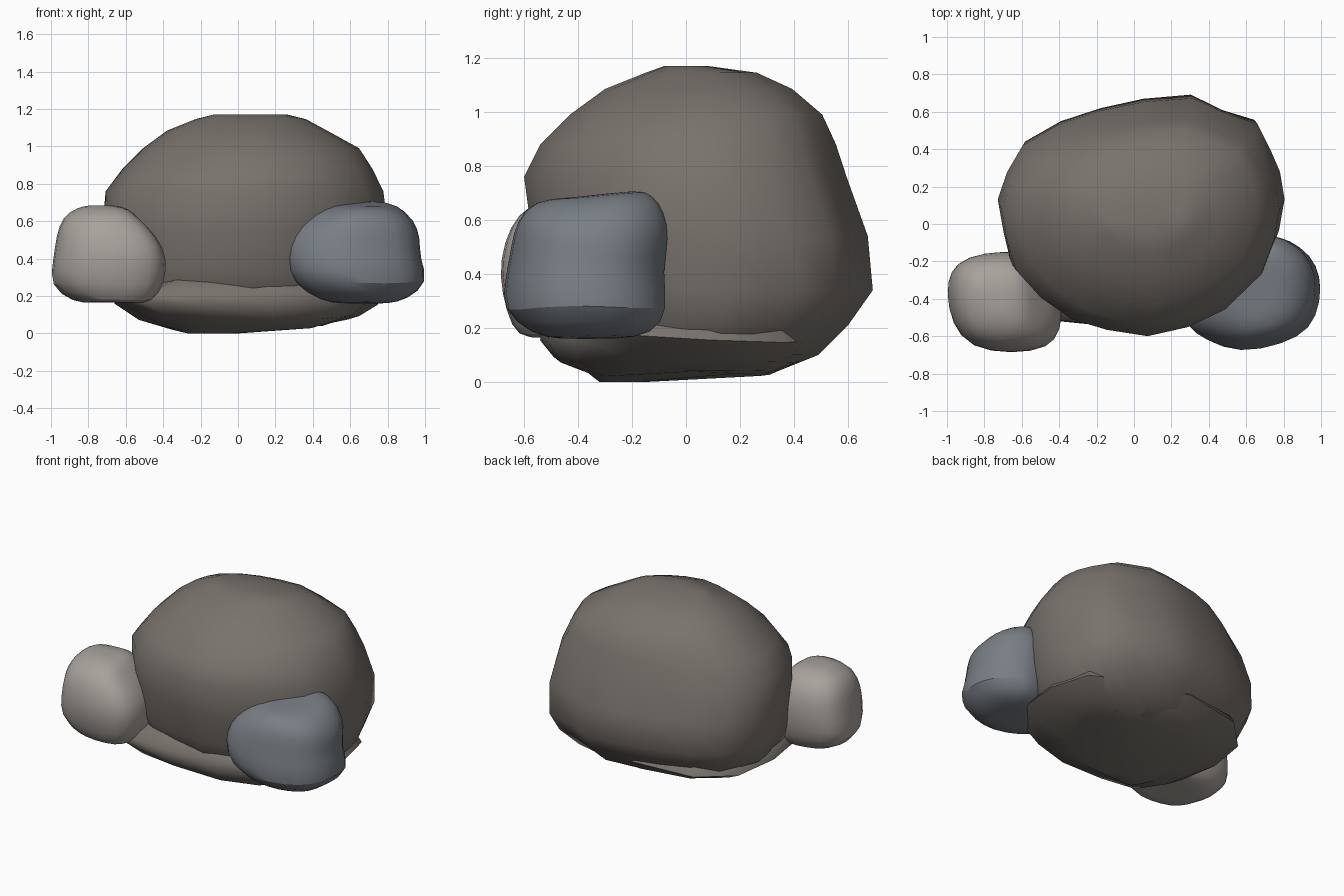
import bpy, bmesh, math

if "Cube" in bpy.data.objects:
    bpy.data.objects.remove(bpy.data.objects["Cube"])


def material(name, rgb):
    m = bpy.data.materials.new(name)
    m.diffuse_color = (*rgb, 1)
    m.use_nodes = True
    m.node_tree.nodes["Principled BSDF"].inputs["Base Color"].default_value = m.diffuse_color
    return m


def rock(name, outline, levels, mat, smooth=0, grow=1.0, wobble=0.0, tilt=0.0, rounding=0.0, skew=0.0):
    """Loft a plan outline through levels of (z, x0, x1, y0, y1); upper levels blend to an ellipse."""
    xs, ys = [p[0] for p in outline], [p[1] for p in outline]
    unit = [((x - min(xs)) / (max(xs) - min(xs)) * 2 - 1, (y - min(ys)) / (max(ys) - min(ys)) * 2 - 1)
            for x, y in outline]
    bm = bmesh.new()
    n, last = len(unit), len(levels) - 1
    rings, centres = [], []
    for k, (z, x0, x1, y0, y1) in enumerate(levels):
        cx, cy, rx, ry = (x0 + x1) / 2, (y0 + y1) / 2, (x1 - x0) / 2 * grow, (y1 - y0) / 2 * grow
        rise = min(1, max(0, (k / last - 0.2) * 2.5))
        ring = []
        for u, v in unit:
            a, r = math.atan2(v, u), math.hypot(u, v)
            s = 1 + rounding * rise * (1 / r - 1)
            # trim the front-left shoulder, fill the back-right one
            d = math.cos(a - math.pi / 4)
            s *= 1 + skew * rise * math.copysign(max(0, abs(d) - .71) / .29, d)
            dz = wobble * math.sin(math.pi * k / last) * math.sin(3 * a + k) + tilt * v * k / last
            ring.append(bm.verts.new((cx + u * s * rx, cy + v * s * ry, z + dz)))
        rings.append(ring)
        centres.append((cx, cy, z))
    for a, b in zip(rings, rings[1:]):
        for i in range(n):
            j = (i + 1) % n
            bm.faces.new((a[i], a[j], b[j], b[i]))
    for ring, centre in ((rings[0], centres[0]), (rings[-1], centres[-1])):
        c = bm.verts.new(centre)
        for i in range(n):
            bm.faces.new((ring[i], ring[(i + 1) % n], c))
    bmesh.ops.recalc_face_normals(bm, faces=bm.faces)
    me = bpy.data.meshes.new(name)
    bm.to_mesh(me)
    bm.free()
    ob = bpy.data.objects.new(name, me)
    bpy.context.collection.objects.link(ob)
    me.materials.append(mat)
    if smooth:
        mod = ob.modifiers.new("round", "SUBSURF")
        mod.levels = mod.render_levels = smooth
    bpy.ops.object.select_all(action="DESELECT")
    ob.select_set(True)
    bpy.context.view_layer.objects.active = ob
    bpy.ops.object.shade_smooth_by_angle(angle=math.radians(60))
    return ob


brown = material("brown_stone", (0.19, 0.17, 0.15))
pale = material("pale_stone", (0.39, 0.36, 0.33))
blue = material("blue_stone", (0.19, 0.21, 0.235))

# Large boulder
plan = [(-.73, .13), (-.68, .28), (-.60, .43), (-.40, .54), (-.18, .61), (.05, .665), (.31, .69), (.48, .60),
        (.66, .55), (.72, .40), (.77, .28), (.80, .13), (.77, -.04), (.70, -.24), (.50, -.44), (.30, -.54),
        (.08, -.60), (-.15, -.575), (-.36, -.53), (-.54, -.40), (-.68, -.23), (-.70, -.05)]
rock("large_boulder", plan, [
    (.04, -.35, .45, -.24, .34), (.10, -.53, .64, -.38, .49), (.21, -.66, .75, -.48, .60),
    (.34, -.71, .78, -.54, .69), (.54, -.73, .80, -.57, .67), (.76, -.71, .77, -.60, .59),
    (.88, -.62, .71, -.54, .55), (.99, -.51, .64, -.43, .50), (1.085, -.38, .47, -.30, .39),
    (1.145, -.23, .36, -.15, .26), (1.17, -.13, .26, -.08, .08)], brown, rounding=.5, skew=.06)

# Low rock under the boulder
base_plan = [(-.66, 0), (-.6, .3), (-.4, .5), (0, .56), (.4, .5), (.68, .38), (.75, .1), (.7, -.2),
             (.5, -.42), (.2, -.5), (-.2, -.53), (-.5, -.5), (-.63, -.28)]
rock("base_rock", base_plan, [
    (0, -.27, .0, -.32, -.15), (.03, -.36, .42, -.37, .31), (.085, -.53, .65, -.49, .46),
    (.16, -.66, .75, -.54, .55), (.22, -.64, .71, -.535, .52), (.30, -.4, .5, -.46, .42)],
    brown, wobble=.015)

# Small pale rock, front left
rock("left_rock", [(-.98, -.25), (-.9, -.18), (-.7, -.15), (-.52, -.17), (-.42, -.27), (-.38, -.42), (-.39, -.56),
                   (-.45, -.65), (-.65, -.68), (-.88, -.65), (-.97, -.53), (-1, -.37)], [
    (.165, -.78, -.55, -.54, -.32), (.165, -.88, -.45, -.63, -.21), (.26, -1.015, -.39, -.67, -.16),
    (.40, -.99, -.375, -.70, -.14), (.52, -.975, -.43, -.68, -.15), (.62, -.94, -.53, -.63, -.19),
    (.67, -.86, -.58, -.54, -.26), (.685, -.8, -.66, -.46, -.34)],
    pale, 1, grow=1.015, wobble=.012)

# Small blue-grey rock, front right
rock("right_rock", [(.28, -.42), (.31, -.27), (.48, -.12), (.73, -.06), (.82, -.07), (.95, -.16), (1, -.28),
                    (1, -.41), (.95, -.56), (.8, -.64), (.57, -.69), (.4, -.62), (.30, -.55)], [
    (.16, .56, .80, -.48, -.26), (.175, .44, .90, -.58, -.12), (.27, .29, 1.02, -.70, -.06),
    (.40, .255, .965, -.68, -.09), (.52, .28, .97, -.66, -.055), (.61, .36, .94, -.64, -.08),
    (.685, .47, .85, -.57, -.12), (.695, .56, .76, -.45, -.18)],
    blue, 1, grow=1.02, wobble=.012, tilt=.015)
